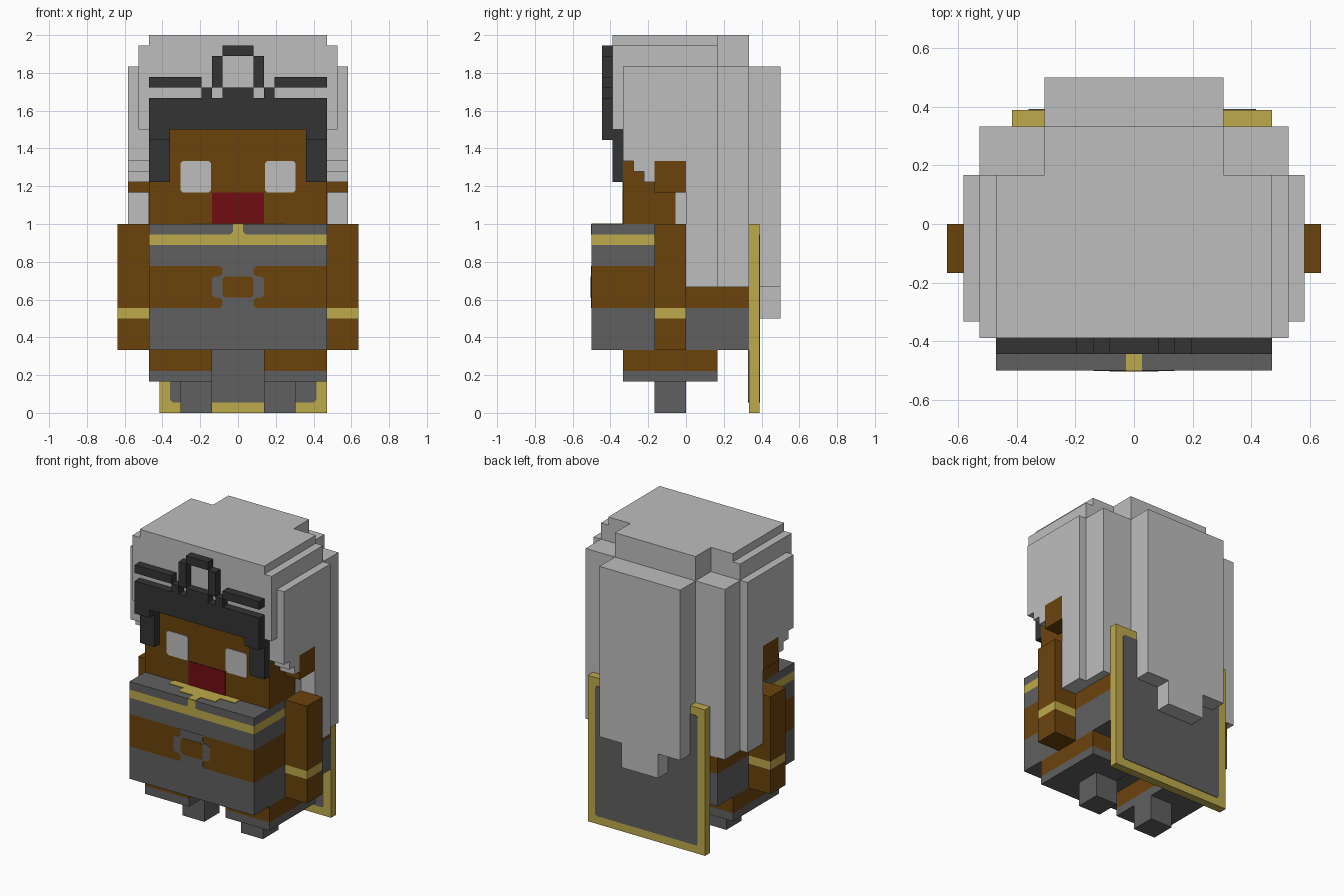
import bpy, bmesh
from mathutils import Vector

cube = bpy.data.objects.get("Cube")
if cube:
    bpy.data.objects.remove(cube)

P = 1 / 18      # one block pixel
T = 0.07        # thickness of painted plates, in pixels


def material(name, rgb):
    m = bpy.data.materials.new(name)
    m.use_nodes = True
    m.diffuse_color = (*rgb, 1)
    bsdf = m.node_tree.nodes["Principled BSDF"]
    bsdf.inputs["Base Color"].default_value = (*rgb, 1)
    bsdf.inputs["Roughness"].default_value = 0.9
    return m


LIGHT = material("light grey", (0.515, 0.515, 0.515))
GREY = material("dark grey", (0.117, 0.117, 0.117))
BLACK = material("charcoal", (0.034, 0.034, 0.034))
BROWN = material("brown", (0.147, 0.056, 0.0037))
GOLD = material("gold", (0.515, 0.402, 0.07))
RED = material("dark red", (0.162, 0.0044, 0.006))


def finish(name, bm, mats):
    bmesh.ops.recalc_face_normals(bm, faces=bm.faces)
    bmesh.ops.scale(bm, vec=(P, P, P), verts=bm.verts)
    me = bpy.data.meshes.new(name)
    bm.to_mesh(me)
    bm.free()
    for m in mats:
        me.materials.append(m)
    ob = bpy.data.objects.new(name, me)
    bpy.context.collection.objects.link(ob)
    return ob


def add_box(bm, x0, x1, y0, y1, z0, z1):
    vs = bmesh.ops.create_cube(bm, size=1)["verts"]
    for v in vs:
        v.co = Vector(((x0 + x1) / 2 + v.co.x * (x1 - x0),
                       (y0 + y1) / 2 + v.co.y * (y1 - y0),
                       (z0 + z1) / 2 + v.co.z * (z1 - z0)))


def blocks(name, boxes, mat, mirror=False):
    """Several boxes as one part; mirror adds copies across x = 0."""
    bm = bmesh.new()
    for b in boxes:
        add_box(bm, *b)
        if mirror:
            add_box(bm, -b[1], -b[0], *b[2:])
    return finish(name, bm, [mat])


def banded(name, box, bands):
    """Box cut into horizontal colour bands: [(top height, material), ...]."""
    bm = bmesh.new()
    add_box(bm, *box)
    for top, _ in bands[:-1]:
        bmesh.ops.bisect_plane(bm, geom=bm.verts[:] + bm.edges[:] + bm.faces[:],
                               plane_co=(0, 0, top), plane_no=(0, 0, 1))
    for f in bm.faces:
        z = f.calc_center_median().z
        f.material_index = next((i for i, b in enumerate(bands) if z < b[0]), len(bands) - 1)
    return finish(name, bm, [b[1] for b in bands])


def plate(name, points, y, mat, t=T):
    """Thin plate from an x-z outline, raised from depth y toward the front."""
    bm = bmesh.new()
    face = bm.faces.new([bm.verts.new((x, y, z)) for x, z in points])
    out = bmesh.ops.extrude_face_region(bm, geom=[face])["geom"]
    bmesh.ops.translate(bm, vec=(0, -t, 0),
                        verts=[g for g in out if isinstance(g, bmesh.types.BMVert)])
    return finish(name, bm, [mat])


def clipped(x0, x1, z0, z1, c=0.25):
    """Rectangle outline with small clipped corners."""
    return [(x0 + c, z0), (x1 - c, z0), (x1, z0 + c), (x1, z1 - c),
            (x1 - c, z1), (x0 + c, z1), (x0, z1 - c), (x0, z0 + c)]


# Legs and arms
for side, s in (("left", 1), ("right", -1)):
    def xs(a, b):
        return (min(a * s, b * s), max(a * s, b * s))
    blocks(side + "_foot", [(*xs(2.5, 5.5), -3, 0, 0, 3)], GREY)
    banded(side + "_thigh", (*xs(2.5, 8.5), -6, 3, 3, 6), [(4, GREY), (6, BROWN)])
    banded(side + "_arm", (*xs(8.5, 11.5), -3, 0, 6, 18),
           [(9, BROWN), (10, GOLD), (18, BROWN)])
    blocks(side + "_ear", [(*xs(8.5, 10.5), -3, 0, 21, 24)], BROWN)
    plate(side + "_eye", clipped(*xs(2.55, 5.5), 21, 24), -6, LIGHT)
    blocks(side + "_nape_patch", [(*xs(8.5, 8.5 + T), -1, 0, 18, 21)], LIGHT)

# Torso: lower part is deeper than the chest
banded("torso_lower", (-8.5, 8.5, -9, 6, 6, 12), [(10, GREY), (12, BROWN)])
banded("torso_chest", (-8.5, 8.5, -9, 5, 12, 18),
       [(14, BROWN), (16, GREY), (17, GOLD), (18, GREY)])

# Belt buckle ring with brown centre
half = [(1.75, 14), (1.5, 13.75), (1.5, 13.25), (1.75, 13), (2.25, 13), (2.5, 12.75),
        (2.5, 11.25), (2.25, 11), (1.75, 11), (1.5, 10.75), (1.5, 10.25), (1.75, 10)]
plate("buckle_ring", half + [(-x, z) for x, z in reversed(half)], -9, GREY, 0.04)
plate("buckle_centre", clipped(-1.5, 1.5, 11, 13), -9, BROWN, 0.08)

# Collar ornament on the front and top of the chest
plate("collar_drop", [(-0.75, 17), (0.75, 17), (0.5, 17.25), (0.5, 18),
                      (-0.5, 18), (-0.5, 17.25)], -9, GOLD, 0.04)
blocks("collar_ornament", [(-0.5, 0.5, -9, -8, 18, 18 + T),
                           (-2.5, 2.5, -8, -7, 18, 18 + T),
                           (-4.5, 4.5, -7, -6, 18, 18 + T)], GOLD)

# Head and nose
blocks("head", [(-8.5, 8.5, -6, 3, 18, 30)], BROWN)
plate("nose", [(-2.5, 18), (2.5, 18), (2.5, 21), (-2.5, 21)], -6, RED)

# Hair: crown, side curtains with stepped edge, back corners
blocks("hair_crown", [(-8.5, 8.5, -7, 3, 35, 36), (-9.5, 9.5, -7, 3, 27, 35),
                      (-5.5, 5.5, 3, 6, 33, 36)], LIGHT)
blocks("hair_sides", [(8.5, 10.5, -6, -5, 24, 33), (8.5, 10.5, -5, -4, 23, 33),
                      (8.5, 10.5, -4, -3, 22, 33), (8.5, 10.5, -3, 0, 24, 33),
                      (8.5, 10.5, 0, 3, 12, 33), (5.5, 9.5, 3, 6, 12, 33)], LIGHT, True)
blocks("hair_back", [(-5.5, 5.5, 3, 9, 12, 33), (-2.5, 2.5, 7, 9, 9, 12)], LIGHT)

# Headband with temple pieces and crest
blocks("headband", [(-8.5, 8.5, -8, -7, 27, 30), (-1.5, 1.5, -8, -7, 30, 31),
                    (-1.5, 1.5, -8, -7, 34, 35)], BLACK)
blocks("headband_sides", [(6.5, 8.5, -8, -7, 26, 27), (6.5, 8.5, -7, -6, 22, 27),
                          (2.5, 3.5, -8, -7, 30, 31), (3.5, 8.5, -8, -7, 31, 32),
                          (1.5, 2.5, -8, -7, 31, 34)], BLACK, True)

# Back shield with inset panels on both faces
blocks("shield", [(-7.5, 8.5, 6, 7, 0, 18)], GOLD)
panel = clipped(-6.5, 7.5, 1, 17)
plate("shield_panel_front", panel, 6, GREY)
plate("shield_panel_back", panel, 7 + T, GREY)
